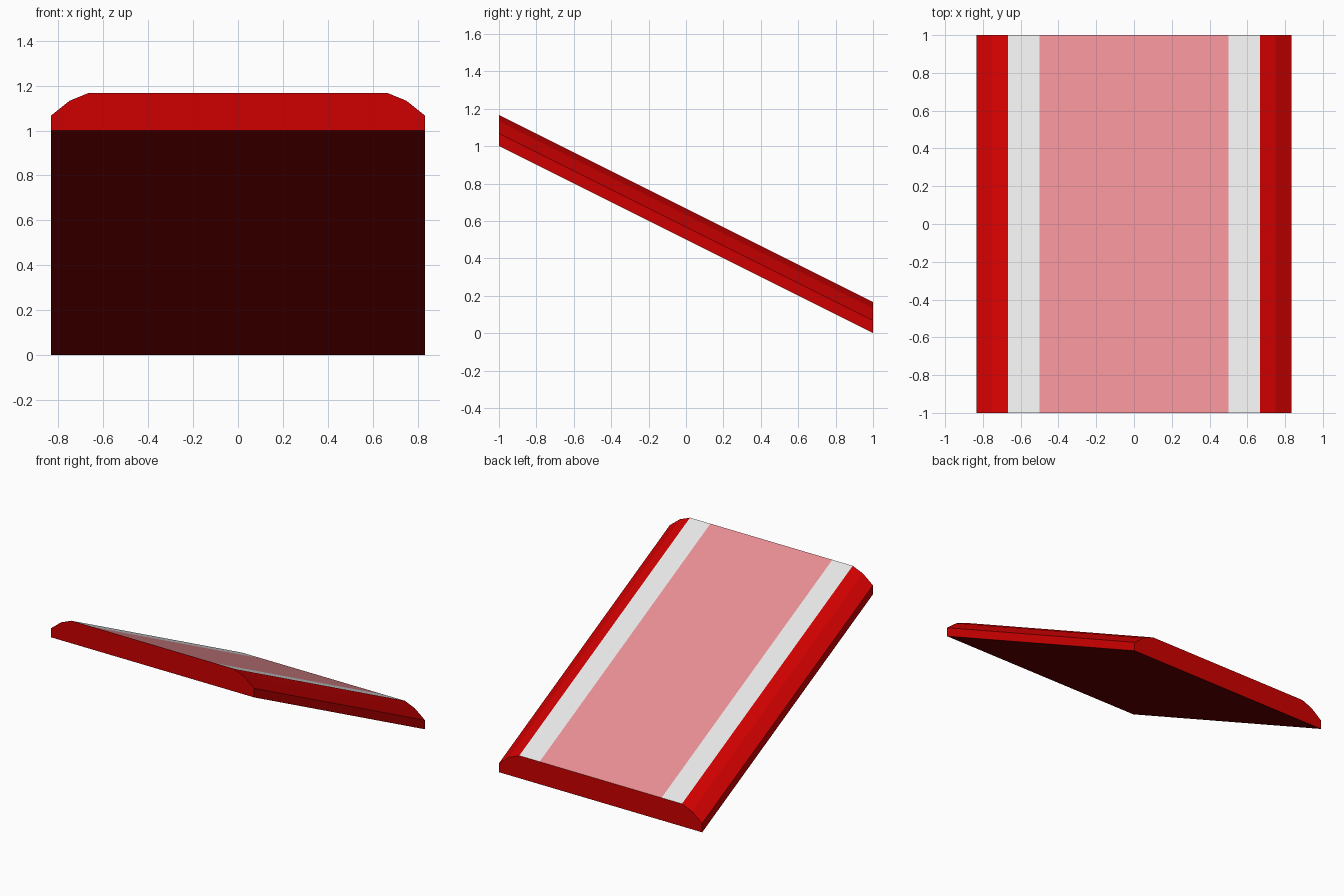
import bpy, bmesh

if "Cube" in bpy.data.objects:
    bpy.data.objects.remove(bpy.data.objects["Cube"])


def flat(name, r, g, b):
    m = bpy.data.materials.new(name)
    m.diffuse_color = (r, g, b, 1)
    m.use_nodes = True
    m.node_tree.nodes["Principled BSDF"].inputs["Base Color"].default_value = m.diffuse_color
    return m


red = flat("red", 0.62, 0.0, 0.0)
white = flat("light_grey", 0.8, 0.8, 0.8)
pink = flat("pink", 0.8, 0.27, 0.29)
dark = flat("dark_red", 0.2, 0.0, 0.0)

# Half cross-section of the sloped slab; mirrored to make the full profile
half = [(0.833, 0.0), (0.833, 0.067), (0.75, 0.133), (0.667, 0.167), (0.5, 0.167)]
profile = half + [(-x, z) for x, z in reversed(half)]

bm = bmesh.new()


def ring(y):
    # slope drops one unit from front to back
    return [bm.verts.new((x, y, z + (1 - y) / 2)) for x, z in profile]


front, back = ring(-1), ring(1)
bm.faces.new(front)
bm.faces.new(list(reversed(back)))
n = len(profile)
for i in range(n):
    j = (i + 1) % n
    f = bm.faces.new((front[i], back[i], back[j], front[j]))
    # flat top: pink middle lane, light stripes either side
    if profile[i][1] > 0.16 and profile[j][1] > 0.16:
        f.material_index = 2 if abs(profile[i][0] + profile[j][0]) < 0.1 else 1
    # dark underside
    elif profile[i][1] == 0 and profile[j][1] == 0:
        f.material_index = 3
bmesh.ops.recalc_face_normals(bm, faces=bm.faces)

me = bpy.data.meshes.new("sloped_ramp")
bm.to_mesh(me)
bm.free()
for m in (red, white, pink, dark):
    me.materials.append(m)
bpy.context.collection.objects.link(bpy.data.objects.new("sloped_ramp", me))
